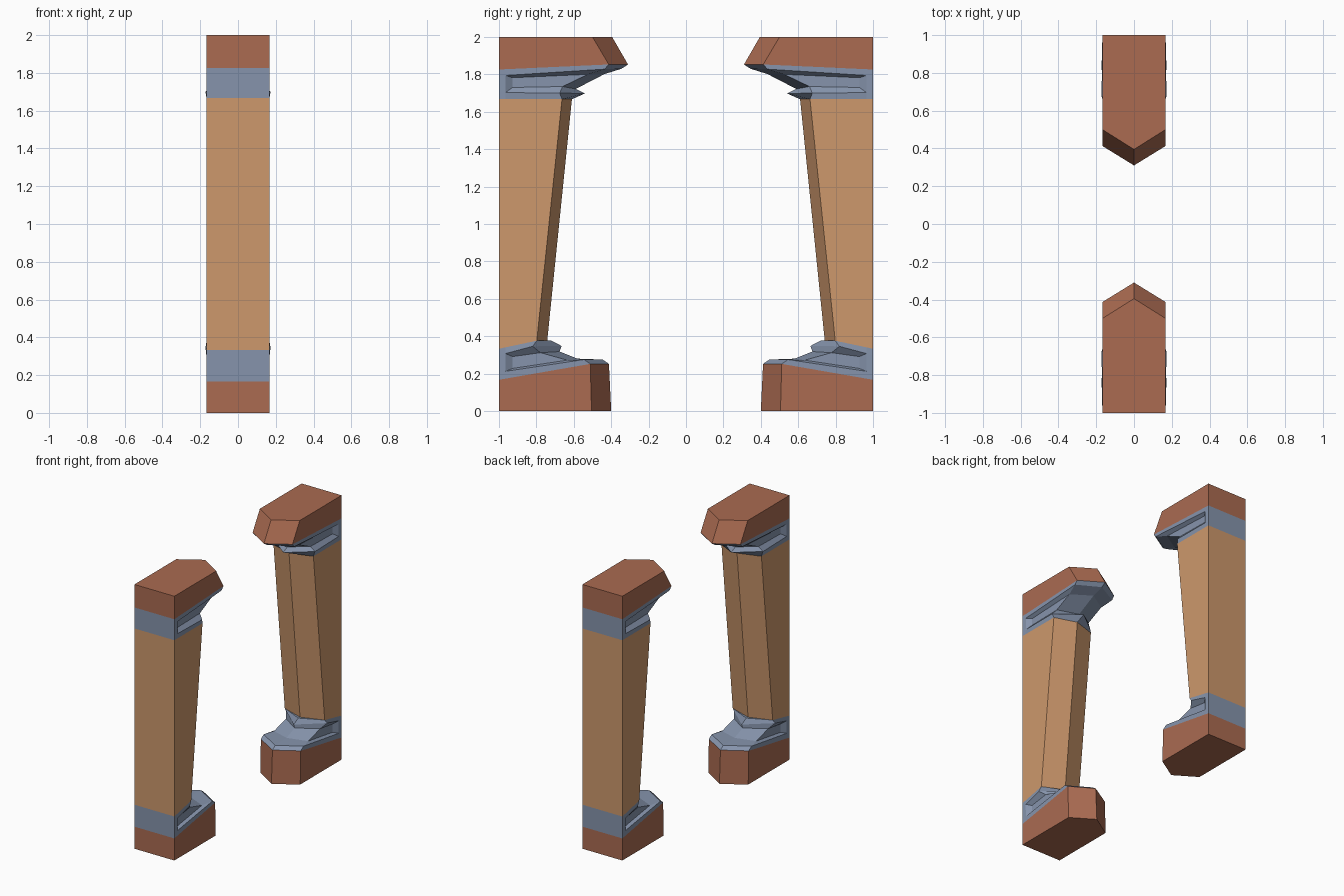
import bpy, bmesh

if "Cube" in bpy.data.objects:
    bpy.data.objects.remove(bpy.data.objects["Cube"])

W = 0.167      # half width
Q = 0.965      # where the side recess starts, near the back wall


def material(name, col):
    m = bpy.data.materials.new(name)
    m.diffuse_color = (*col, 1)
    m.use_nodes = True
    m.node_tree.nodes["Principled BSDF"].inputs["Base Color"].default_value = m.diffuse_color
    return m


terracotta = material("terracotta", (0.405, 0.147, 0.083))
tan = material("tan stone", (0.610, 0.314, 0.150))
slate = material("slate blue", (0.238, 0.296, 0.413))


def mirror_ring(half, tip):
    """Half section (wall to side edge) + tip -> full ring."""
    return half + [tip] + [(-x, y, z) for x, y, z in reversed(half)]


def outer(wall_z, sx, sy, sz, ty, tz):
    """Plain pentagon section; the recess points collapse into one."""
    t = (1 - Q) / (1 - sy)
    q = (W + (sx - W) * t, Q, wall_z + (sz - wall_z) * t)
    return mirror_ring([(W, 1, wall_z), q, q, (sx, sy, sz)], (0, ty, tz))


def recess(neighbour, pz, sy, sz, ty, tz, px=0.143, py=0.927):
    """Section set in from the sides; wall points shared with its neighbour."""
    return mirror_ring([neighbour[0], neighbour[1], (px, py, pz), (px, sy, sz)], (0, ty, tz))


def loft(name, rows, mat, cap_first=False, cap_last=False):
    bm = bmesh.new()
    seen = {}

    def vert(p):
        k = tuple(round(c, 5) for c in p)
        if k not in seen:
            seen[k] = bm.verts.new(p)
        return seen[k]

    def face(pts):
        vs = list(dict.fromkeys(vert(p) for p in pts))
        if len(vs) > 2 and not bm.faces.get(vs):
            bm.faces.new(vs)

    for a, b in zip(rows, rows[1:]):
        n = len(a)
        for i in range(n):
            j = (i + 1) % n
            face((a[i], b[i], b[j], a[j]))
    if cap_first:
        face(rows[0])
    if cap_last:
        face(rows[-1][::-1])
    bmesh.ops.recalc_face_normals(bm, faces=bm.faces)
    me = bpy.data.meshes.new(name)
    bm.to_mesh(me)
    bm.free()
    me.materials.append(mat)
    ob = bpy.data.objects.new(name, me)
    bpy.context.collection.objects.link(ob)
    # Second pillar faces the first across y = 0
    mod = ob.modifiers.new("opposite pillar", 'MIRROR')
    mod.use_axis = (False, True, False)
    mod.use_mirror_merge = False


# Sections from the floor up: wall z, side edge (x, y, z), tip (y, z)
floor = outer(0.0, W, 0.505, 0.0, 0.40, 0.0)
base_top = outer(0.167, W, 0.512, 0.252, 0.412, 0.252)
ledge = outer(0.207, W, 0.545, 0.275, 0.445, 0.275)
low_lip = outer(0.298, 0.172, 0.82, 0.346, 0.665, 0.348)
lip_top = outer(0.333, W, 0.798, 0.376, 0.72, 0.376)
shaft_low = outer(0.333, W, 0.798, 0.375, 0.742, 0.375)

shaft_high = outer(1.667, W, 0.663, 1.667, 0.61, 1.667)
high_lip = outer(1.703, 0.172, 0.675, 1.70, 0.54, 1.698)
eave = outer(1.792, W, 0.435, 1.828, 0.345, 1.83)
cap_low = outer(1.826, W, 0.413, 1.853, 0.31, 1.853)
cap_high = outer(2.0, W, 0.50, 2.0, 0.395, 2.0)

# Recessed bands inside the two mouldings
low_band = [recess(ledge, 0.228, 0.635, 0.272, 0.58, 0.280),
            recess(low_lip, 0.291, 0.778, 0.312, 0.676, 0.318)]
high_band = [recess(high_lip, 1.730, 0.66, 1.735, 0.59, 1.722),
             recess(eave, 1.782, 0.525, 1.800, 0.435, 1.802)]

loft("base", [floor, base_top], terracotta, cap_first=True)
loft("lower_moulding", [base_top, ledge, *low_band, low_lip, lip_top, shaft_low], slate)
loft("shaft", [shaft_low, shaft_high], tan)
loft("upper_moulding", [shaft_high, high_lip, *high_band, eave, cap_low], slate)
loft("cap", [cap_low, cap_high], terracotta, cap_last=True)
